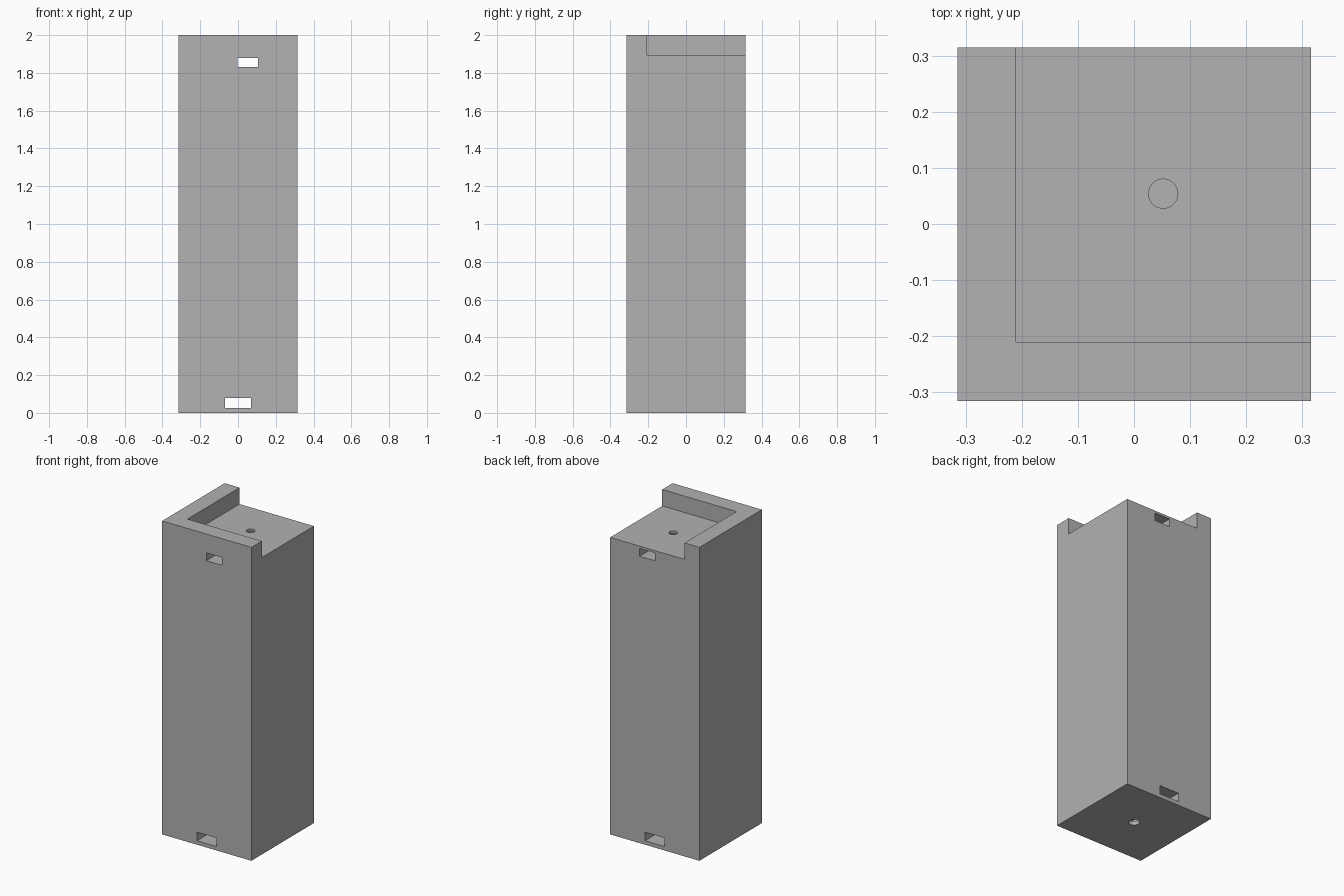
import bpy
import bmesh
from mathutils import Matrix, Vector

if "Cube" in bpy.data.objects:
    bpy.data.objects.remove(bpy.data.objects["Cube"], do_unlink=True)

HALF = 0.315      # half width of the square post
FLOOR = 1.895     # height of the recess floor
WALL = -0.21      # inner face of the two rim walls

grey = bpy.data.materials.new("plain grey")
grey.use_nodes = True
grey.diffuse_color = (0.445, 0.445, 0.445, 1)
grey.node_tree.nodes["Principled BSDF"].inputs["Base Color"].default_value = grey.diffuse_color


def add_object(name, bm):
    mesh = bpy.data.meshes.new(name)
    bm.to_mesh(mesh)
    bm.free()
    mesh.materials.append(grey)
    obj = bpy.data.objects.new(name, mesh)
    bpy.context.collection.objects.link(obj)
    return obj


def box(name, low, high):
    low, high = Vector(low), Vector(high)
    bm = bmesh.new()
    matrix = Matrix.Translation((low + high) / 2) @ Matrix.Diagonal((high - low).to_4d())
    bmesh.ops.create_cube(bm, size=1, matrix=matrix)
    return add_object(name, bm)


def cylinder(name, x, y, radius, low, high):
    bm = bmesh.new()
    bmesh.ops.create_cone(bm, cap_ends=True, segments=48, radius1=radius, radius2=radius,
                          depth=high - low, matrix=Matrix.Translation((x, y, (low + high) / 2)))
    return add_object(name, bm)


# Square post
post = box("post", (-HALF, -HALF, 0), (HALF, HALF, 2))

# Corner recess, two through slots, and a screw hole into each slot
cutters = [
    box("recess_cutter", (WALL, WALL, FLOOR), (1, 1, 3)),
    box("upper_slot_cutter", (-0.003, -1, 1.83), (0.107, 1, 1.88)),
    box("lower_slot_cutter", (-0.07, -1, 0.025), (0.07, 1, 0.08)),
    cylinder("upper_hole_cutter", 0.052, 0.054, 0.026, 1.855, 1.95),
    cylinder("lower_hole_cutter", 0, 0, 0.032, -0.05, 0.05),
]
bpy.context.view_layer.objects.active = post
for cutter in cutters:
    cutter.hide_render = True
    cut = post.modifiers.new(cutter.name, "BOOLEAN")
    cut.operation = "DIFFERENCE"
    cut.solver = "EXACT"
    cut.object = cutter
    bpy.ops.object.modifier_apply(modifier=cut.name)
    bpy.data.objects.remove(cutter, do_unlink=True)

# Smooth hole walls, sharp edges elsewhere
bpy.ops.object.select_all(action="DESELECT")
post.select_set(True)
bpy.ops.object.shade_smooth_by_angle()
